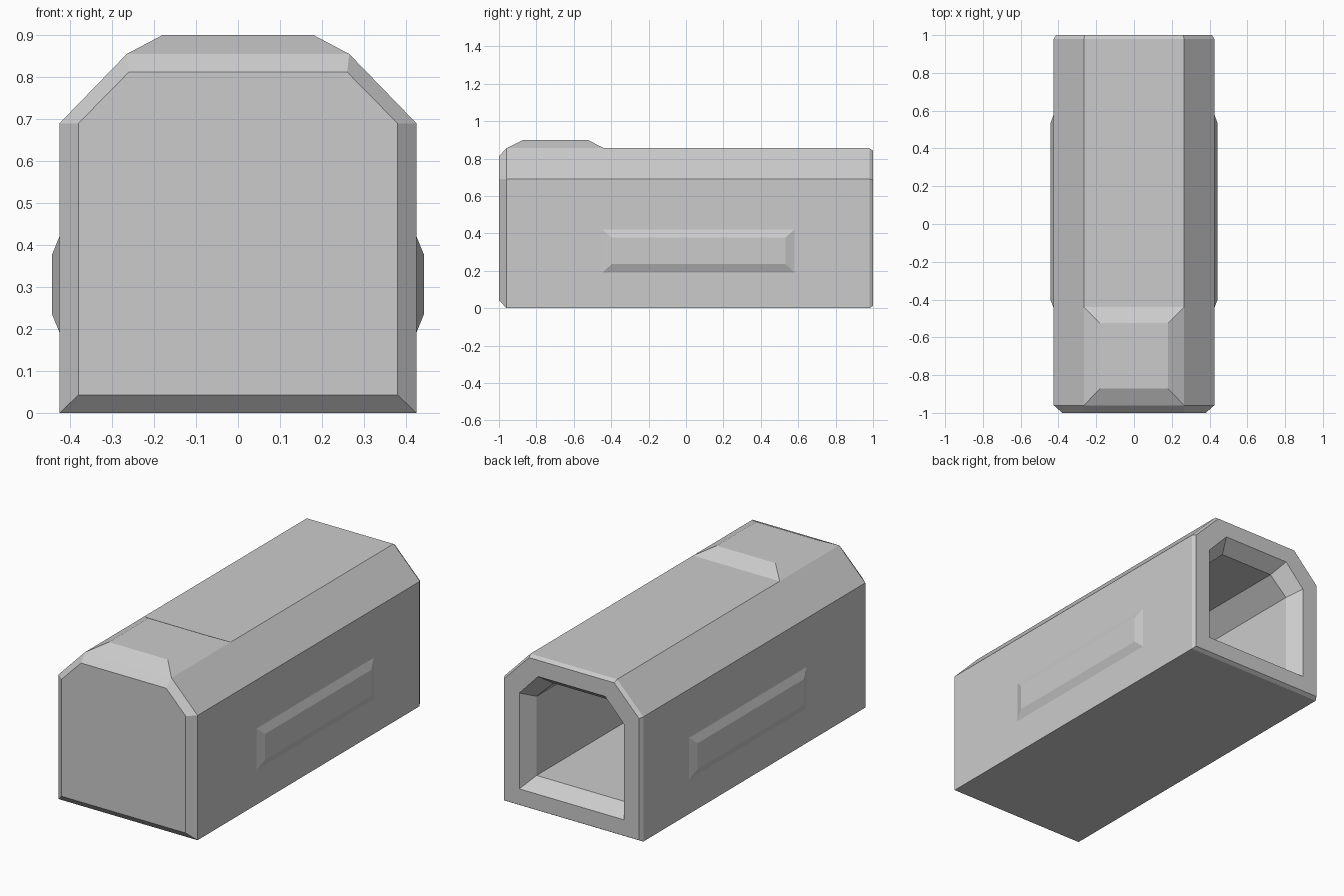
import bpy
import bmesh
from mathutils import Vector

if "Cube" in bpy.data.objects:
    bpy.data.objects.remove(bpy.data.objects["Cube"])


def make_object(name, bm):
    bmesh.ops.recalc_face_normals(bm, faces=bm.faces)
    mesh = bpy.data.meshes.new(name)
    bm.to_mesh(mesh)
    bm.free()
    obj = bpy.data.objects.new(name, mesh)
    bpy.context.collection.objects.link(obj)
    return obj


def section(y, half, top_half, bottom, shoulder, top):
    """Six-sided arch outline at depth y."""
    right = [(half, bottom), (half, shoulder), (top_half, top)]
    outline = right + [(-x, z) for x, z in reversed(right)]
    return [Vector((x, y, z)) for x, z in outline]


def loft(name, rings, caps=True):
    bm = bmesh.new()
    loops = [[bm.verts.new(p) for p in ring] for ring in rings]
    for a, b in zip(loops, loops[1:]):
        n = len(a)
        for i in range(n):
            j = (i + 1) % n
            bm.faces.new((a[i], a[j], b[j], b[i]))
    bm.faces.new(loops[-1])
    if caps:
        bm.faces.new(loops[0])
    return make_object(name, bm)


def rect(center, u, v):
    """Rectangle around center with half-extent vectors u and v."""
    c, u, v = Vector(center), Vector(u), Vector(v)
    return [c - u - v, c + u - v, c + u + v, c - u + v]


# Hollow body: bevelled front, straight shell, rear rim, funnel, blind cavity
loft("body", [
    section(-1.00, 0.38, 0.26, 0.043, 0.69, 0.812),
    section(-0.96, 0.425, 0.265, 0.0, 0.69, 0.855),
    section(0.98, 0.425, 0.265, 0.0, 0.69, 0.855),
    section(1.00, 0.413, 0.26, 0.012, 0.685, 0.842),
    section(1.00, 0.32, 0.205, 0.10, 0.63, 0.752),
    section(0.92, 0.27, 0.165, 0.157, 0.595, 0.695),
    section(-0.90, 0.27, 0.165, 0.157, 0.595, 0.695),
])

# Raised block on top, near the front
loft("top_block", [
    rect((0, -0.70, 0.855), (0.265, 0, 0), (0, 0.26, 0)),
    rect((0, -0.698, 0.90), (0.18, 0, 0), (0, 0.173, 0)),
], caps=False)

# Raised panels on both sides
for side, name in ((1, "right_panel"), (-1, "left_panel")):
    loft(name, [
        rect((side * 0.425, 0.067, 0.306), (0, 0.513, 0), (0, 0, 0.115)),
        rect((side * 0.443, 0.067, 0.306), (0, 0.465, 0), (0, 0, 0.071)),
    ], caps=False)

# Make sure the open-based raised parts face outwards
for name, axis in (("top_block", (0, 0, 1)), ("right_panel", (1, 0, 0)), ("left_panel", (-1, 0, 0))):
    mesh = bpy.data.objects[name].data
    if mesh.polygons[-1].normal.dot(Vector(axis)) < 0:
        mesh.flip_normals()
